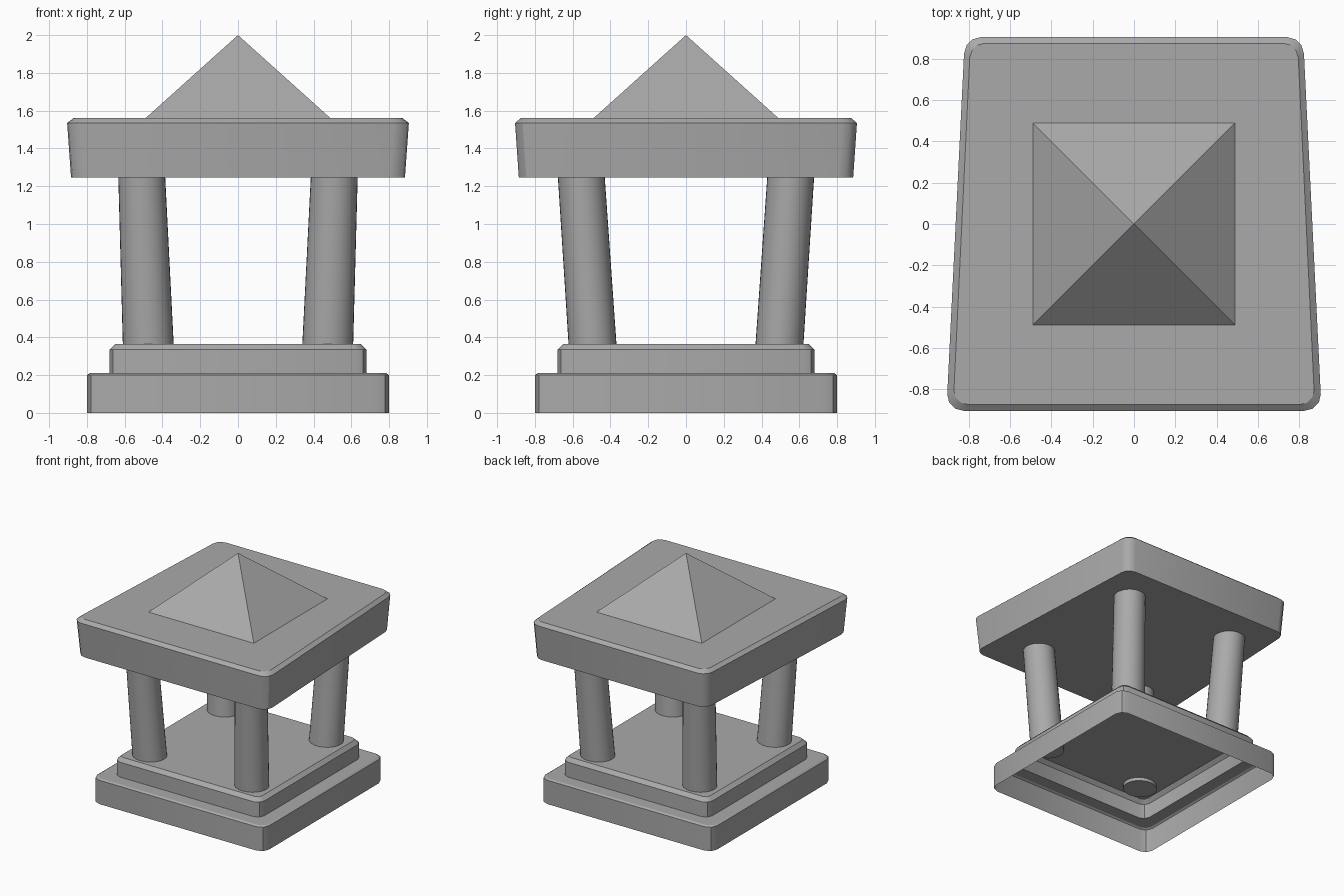
import bpy, bmesh, math

cube = bpy.data.objects.get("Cube")
if cube:
    bpy.data.objects.remove(cube, do_unlink=True)

stone = bpy.data.materials.new("grey_stone")
stone.use_nodes = True
GREY = (0.4, 0.4, 0.4, 1.0)
stone.diffuse_color = GREY
stone.node_tree.nodes["Principled BSDF"].inputs["Base Color"].default_value = GREY


def rounded_loop(half_x, half_y, radius, z, segments, taper=0.0):
    """Rounded rectangle, narrowing towards +y by the taper."""
    points = []
    for corner, (sx, sy) in enumerate(((1, 1), (-1, 1), (-1, -1), (1, -1))):
        for i in range(segments + 1):
            a = math.pi / 2 * (corner + i / segments)
            x = sx * (half_x - radius) + radius * math.cos(a)
            y = sy * (half_y - radius) + radius * math.sin(a)
            points.append((x * (1 - taper * y), y, z))
    return points


def ellipse_loop(cx, cy, rx, ry, z, sides=32):
    return [(cx + rx * math.cos(math.tau * i / sides),
             cy + ry * math.sin(math.tau * i / sides), z) for i in range(sides)]


def loft(name, loops, cap_bottom=True, smooth=True):
    """Bridge stacked loops into one mesh, capping the top."""
    bm = bmesh.new()
    rings = [[bm.verts.new(p) for p in loop] for loop in loops]
    n = len(rings[0])
    for low, high in zip(rings, rings[1:]):
        for i in range(n):
            j = (i + 1) % n
            bm.faces.new((low[i], low[j], high[j], high[i]))
    bm.faces.new(rings[-1])
    if cap_bottom:
        bm.faces.new(rings[0][::-1])
    return finish(name, bm, smooth)


def finish(name, bm, smooth):
    mesh = bpy.data.meshes.new(name)
    bm.to_mesh(mesh)
    bm.free()
    mesh.materials.append(stone)
    obj = bpy.data.objects.new(name, mesh)
    bpy.context.collection.objects.link(obj)
    if smooth:
        bpy.ops.object.select_all(action='DESELECT')
        obj.select_set(True)
        bpy.context.view_layer.objects.active = obj
        bpy.ops.object.shade_smooth_by_angle(angle=math.radians(31))
    return obj


# Stepped base: one hollow shell, open underneath
base_profile = [(0.80, 0.07, 0.0), (0.80, 0.07, 0.2), (0.785, 0.06, 0.21),
                (0.68, 0.06, 0.21), (0.68, 0.06, 0.335), (0.65, 0.04, 0.365)]
loft("stepped_base",
     [rounded_loop(h, h, r, z, 2) for h, r, z in base_profile],
     cap_bottom=False)

# Four columns leaning outwards, slightly sunk through the base top
for side, sx in (("left", 1), ("right", -1)):
    for end, sy in (("front", -1), ("back", 1)):
        loft(f"{end}_{side}_column",
             [ellipse_loop(sx * 0.474, sy * 0.493, 0.135, 0.127, 0.335),
              ellipse_loop(sx * 0.51, sy * 0.555, 0.124, 0.124, 1.26)])

# Roof slab: narrower at the back, flared upwards, with a chamfered top
roof_profile = [(0.845, 0.885, 0.08, 1.245), (0.864, 0.905, 0.08, 1.535),
                (0.834, 0.875, 0.07, 1.56)]
loft("roof_slab",
     [rounded_loop(hx, hy, r, z, 3, 0.057) for hx, hy, r, z in roof_profile])

# Pyramid on the roof
bm = bmesh.new()
corners = [bm.verts.new((x, y, 1.56)) for x, y in
           ((-0.49, -0.49), (0.49, -0.49), (0.49, 0.49), (-0.49, 0.49))]
apex = bm.verts.new((0, 0, 2.0))
for i in range(4):
    bm.faces.new((corners[i], corners[(i + 1) % 4], apex))
finish("roof_pyramid", bm, False)
